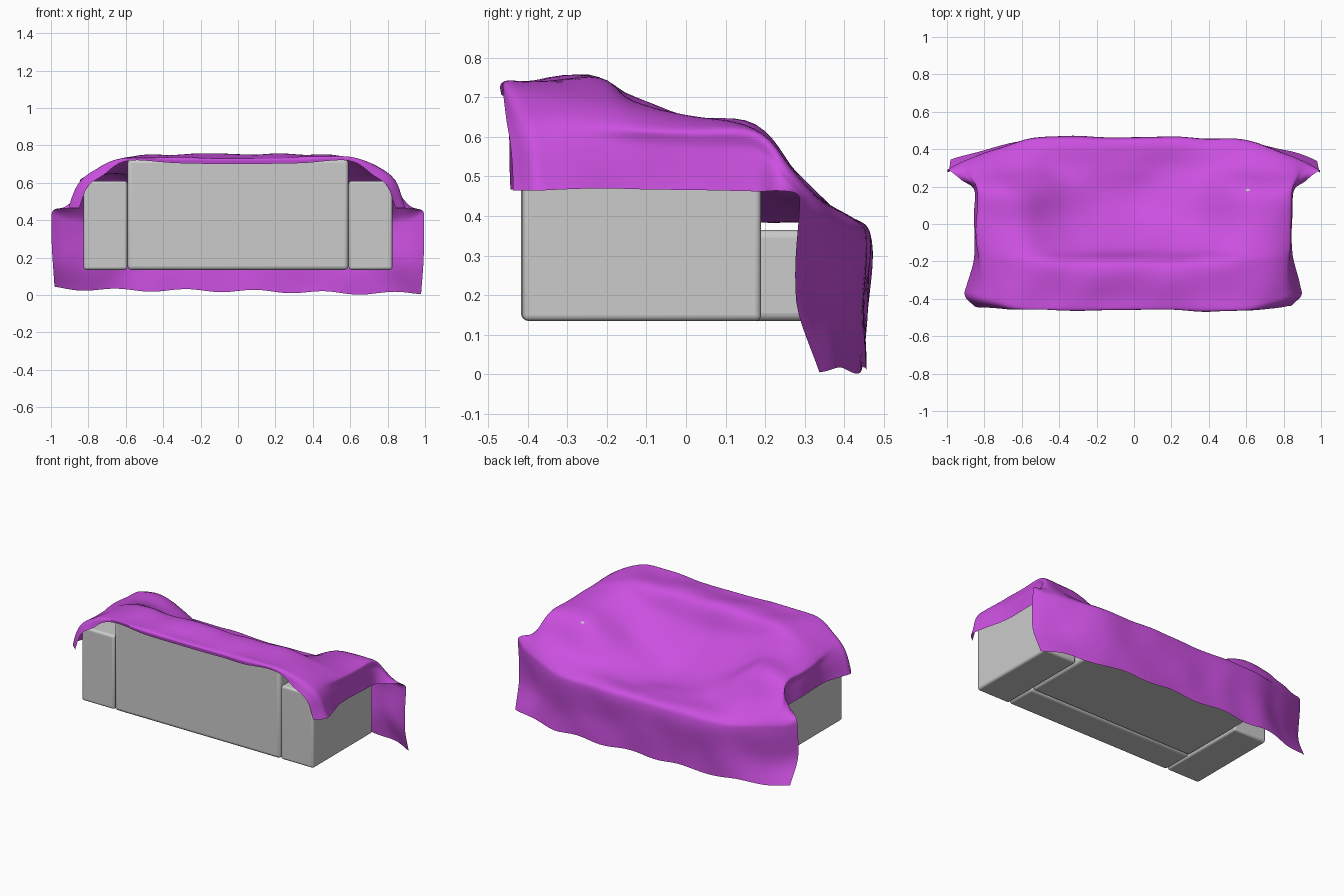
import bpy, bmesh, math
from mathutils import Vector, noise

if "Cube" in bpy.data.objects:
    bpy.data.objects.remove(bpy.data.objects["Cube"])


def smooth(obj, angle):
    bpy.ops.object.select_all(action='DESELECT')
    obj.select_set(True)
    bpy.context.view_layer.objects.active = obj
    bpy.ops.object.shade_smooth_by_angle(angle=math.radians(angle))


def block(name, lo, hi, bevel=0.02):
    """Rounded box between two corners."""
    lo, hi = Vector(lo), Vector(hi)
    bpy.ops.mesh.primitive_cube_add(size=1, location=(lo + hi) / 2)
    o = bpy.context.object
    o.name = name
    o.scale = hi - lo
    bpy.ops.object.transform_apply(location=False, rotation=False, scale=True)
    m = o.modifiers.new("round", 'BEVEL')
    m.width, m.segments = bevel, 4
    smooth(o, 40)
    return o


# Sofa body: backrest towards -y, seat opening towards +y
block("backrest", (-0.59, -0.417, 0.135), (0.59, -0.21, 0.725))
block("seat", (-0.585, -0.21, 0.135), (0.585, 0.425, 0.365))
for side, s in (("right", 1), ("left", -1)):
    a, b = sorted((s * 0.592, s * 0.825))
    block("arm_" + side, (a, -0.413, 0.135), (b, 0.19, 0.61), 0.015)

# Throw: half cross-sections from the rear rim over the seat to the front hem
# (centre y, centre z, z beside arm, shoulder x, shoulder z, edge x, edge y, edge z)
STATIONS = [
    (-0.460, 0.700, 0.718, 0.72, 0.640, 0.845, -0.440, 0.466),
    (-0.458, 0.730, 0.735, 0.75, 0.670, 0.90, -0.385, 0.466),
    (-0.400, 0.738, 0.736, 0.77, 0.665, 0.89, -0.32, 0.468),
    (-0.220, 0.748, 0.738, 0.80, 0.645, 0.855, -0.20, 0.470),
    (-0.130, 0.595, 0.700, 0.82, 0.635, 0.850, -0.10, 0.468),
    (0.010, 0.455, 0.648, 0.82, 0.626, 0.850, 0.03, 0.466),
    (0.170, 0.390, 0.612, 0.82, 0.616, 0.850, 0.18, 0.462),
    (0.300, 0.382, 0.470, 0.83, 0.520, 0.92, 0.235, 0.462),
    (0.430, 0.384, 0.394, 0.82, 0.420, 0.985, 0.285, 0.455),
    (0.464, 0.330, 0.340, 0.80, 0.350, 0.998, 0.290, 0.390),
    (0.455, 0.170, 0.170, 0.80, 0.170, 0.99, 0.275, 0.190),
    (0.450, 0.022, 0.018, 0.80, 0.020, 0.98, 0.340, 0.025),
]


def section(st):
    """Full-width row of control points from one station."""
    yc, zc, zb, xs, zs, xe, ye, ze = st
    def y(w):
        return yc + (ye - yc) * w
    mid = zc + (zb - zc) * 0.3
    half = [(0.33, y(0), mid), (0.59, y(0.08), zb), (xs, y(0.5), zs),
            (xs + (xe - xs) * 0.65, y(0.8), zs + (ze - zs) * 0.35), (xe, y(1), ze)]
    pts = [Vector((-p[0], p[1], p[2])) for p in reversed(half)]
    return pts + [Vector((0, yc, zc))] + [Vector(p) for p in half]


def spline(pts, n):
    """Catmull-Rom curve through points, n steps per span."""
    ext = [2 * pts[0] - pts[1]] + pts + [2 * pts[-1] - pts[-2]]
    out = []
    for i in range(len(pts) - 1):
        a, b, c, d = ext[i:i + 4]
        for k in range(n):
            t = k / n
            out.append(0.5 * (2 * b + (c - a) * t + (2 * a - 5 * b + 4 * c - d) * t * t
                              + (3 * b - a - 3 * c + d) * t ** 3))
    return out + [pts[-1]]


rows = [spline(section(s), 8) for s in STATIONS]
cols = [spline(list(c), 6) for c in zip(*rows)]

bm = bmesh.new()
grid = [[bm.verts.new(p) for p in c] for c in cols]
for c0, c1 in zip(grid, grid[1:]):
    for j in range(len(c0) - 1):
        bm.faces.new((c0[j], c1[j], c1[j + 1], c0[j + 1]))
bm.normal_update()

# Soft wrinkles, plus a wavy front hem
for v in bm.verts:
    p = v.co.copy()
    v.co += v.normal * 0.012 * noise.noise(p * 5)
    low = max(0.0, 1 - p.z / 0.3)
    v.co.z += low * (0.008 * math.sin(p.x * 17) - 0.014 * p.x)
    v.co.z = max(v.co.z, 0.0)
me = bpy.data.meshes.new("throw")
bm.to_mesh(me)
bm.free()
throw = bpy.data.objects.new("throw", me)
bpy.context.collection.objects.link(throw)
smooth(throw, 80)

mat = bpy.data.materials.new("purple_fabric")
mat.diffuse_color = (0.60, 0.08, 0.75, 1)
mat.use_nodes = True
mat.node_tree.nodes["Principled BSDF"].inputs["Base Color"].default_value = mat.diffuse_color
me.materials.append(mat)
